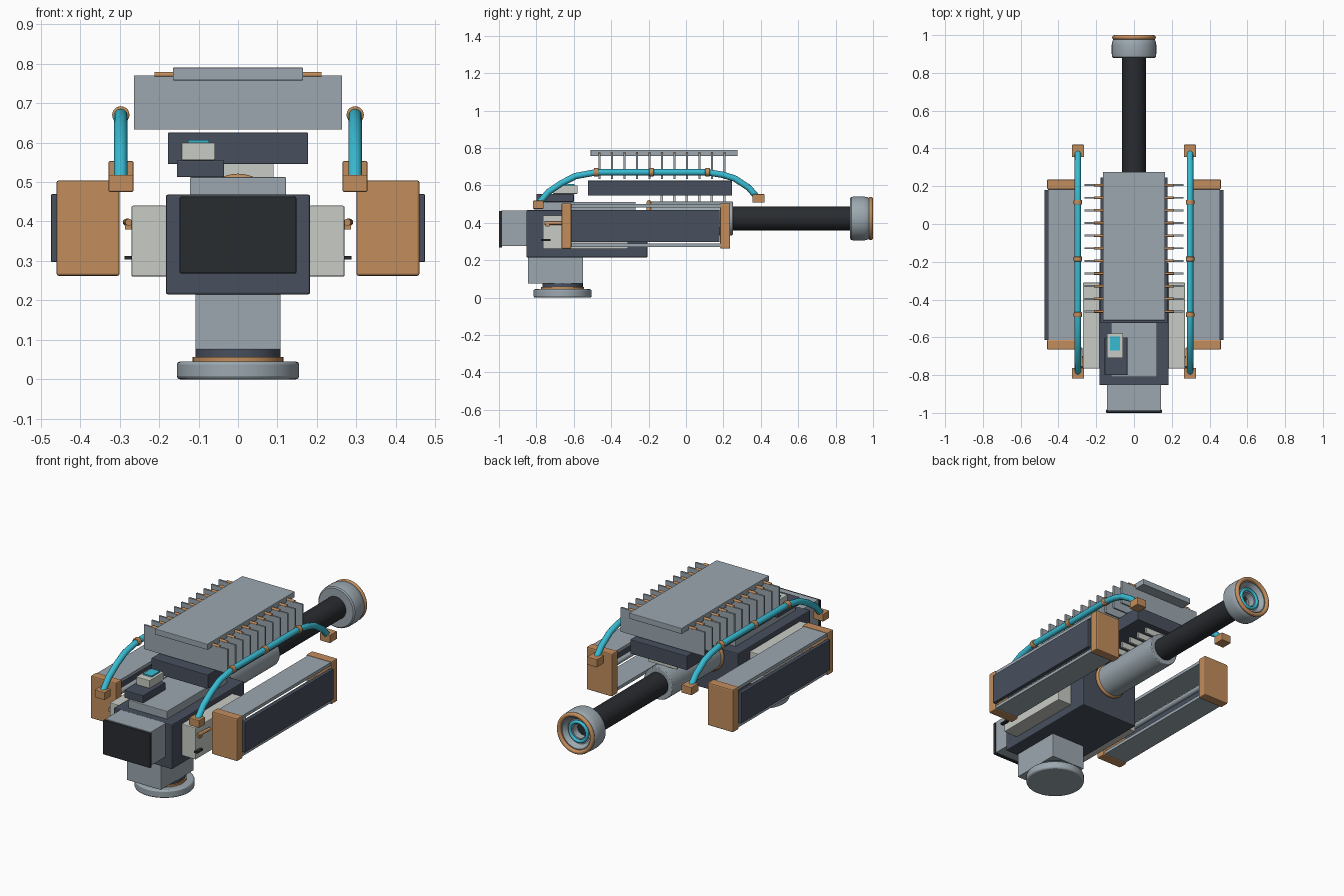
import bpy, math
from mathutils import Vector, Matrix

if "Cube" in bpy.data.objects:
    bpy.data.objects.remove(bpy.data.objects["Cube"])

COLS = {"grey": (.33, .39, .43), "dark": (.065, .08, .11), "black": (.022, .025, .03),
        "copper": (.54, .27, .11), "white": (.58, .60, .56), "cyan": (.04, .50, .65)}
MATS = {}
for n, c in COLS.items():
    MATS[n] = bpy.data.materials.new(n)
    MATS[n].diffuse_color = (*c, 1)


def finish(ob, name, mat, bevel=0, smooth=False):
    ob.name = name
    ob.data.materials.append(MATS[mat])
    if bevel:
        m = ob.modifiers.new("bevel", 'BEVEL')
        m.width, m.segments = bevel, 2
    if smooth:
        bpy.ops.object.shade_smooth_by_angle(angle=math.radians(35))
    return ob


def box(name, x, y, z, mat, bevel=0.003):
    """Box from (min, max) pairs on each axis."""
    bpy.ops.mesh.primitive_cube_add(size=1)
    ob = bpy.context.object
    s = [b - a for a, b in (x, y, z)]
    c = [(a + b) / 2 for a, b in (x, y, z)]
    ob.data.transform(Matrix.Diagonal((*s, 1)))
    ob.location = c
    return finish(ob, name, mat, bevel)


def rod(name, p, q, r, mat, sides=32, bevel=0):
    """Cylinder between two points."""
    p, q = Vector(p), Vector(q)
    bpy.ops.mesh.primitive_cylinder_add(vertices=sides, radius=r, depth=(q - p).length,
                                        location=(p + q) / 2)
    ob = bpy.context.object
    ob.rotation_euler = (q - p).to_track_quat('Z', 'Y').to_euler()
    return finish(ob, name, mat, bevel, True)


def ring(name, y, z, major, minor, mat):
    """Torus around the barrel axis."""
    bpy.ops.mesh.primitive_torus_add(major_radius=major, minor_radius=minor, major_segments=48,
                                     minor_segments=12, location=(0, y, z),
                                     rotation=(math.pi / 2, 0, 0))
    return finish(bpy.context.object, name, mat, 0, True)


def lathe(name, prof, z, mat, n=48):
    """Revolve (radius, y) points around the barrel axis."""
    verts = [(r * math.cos(2 * math.pi * i / n), y, r * math.sin(2 * math.pi * i / n))
             for r, y in prof for i in range(n)]
    faces = [(j * n + i, j * n + (i + 1) % n, (j + 1) * n + (i + 1) % n, (j + 1) * n + i)
             for j in range(len(prof) - 1) for i in range(n)]
    faces += [tuple(range(n))[::-1], tuple((len(prof) - 1) * n + i for i in range(n))]
    me = bpy.data.meshes.new(name)
    me.from_pydata(verts, [], faces)
    ob = bpy.data.objects.new(name, me)
    bpy.context.collection.objects.link(ob)
    ob.location.z = z
    bpy.ops.object.select_all(action='DESELECT')
    ob.select_set(True)
    bpy.context.view_layer.objects.active = ob
    return finish(ob, name, mat, 0, True)


# Foot, collar and mounting post
rod("foot_disc", (0, -.66, 0), (0, -.66, .045), .155, "grey", 48, .008)
rod("foot_ring", (0, -.66, .043), (0, -.66, .056), .115, "copper", 48)
rod("foot_collar", (0, -.66, .045), (0, -.66, .077), .108, "dark", 48)
box("mounting_post", (-.108, .108), (-.845, -.55), (.075, .218), "grey")

# Main housing with front block
box("main_housing", (-.183, .183), (-.853, -.206), (.215, .468), "dark", .005)
box("housing_top_plate", (-.122, .122), (-.81, -.27), (.465, .512), "grey")
box("front_block", (-.143, .143), (-.987, -.85), (.275, .467), "grey")
box("front_panel", (-.148, .148), (-1, -.983), (.268, .463), "black", .004)

# Control box on the housing
box("control_base", (-.155, -.035), (-.80, -.60), (.512, .555), "dark")
box("control_head", (-.143, -.058), (-.71, -.58), (.555, .60), "white")
box("control_screen", (-.127, -.073), (-.67, -.595), (.599, .607), "cyan", 0)

# Barrel, sleeve and muzzle
BZ = .423
rod("barrel_sleeve", (0, -.21, BZ), (0, .25, BZ), .09, "grey", 48, .004)
ring("sleeve_ring", -.198, BZ, .085, .013, "copper")
rod("barrel", (0, .2, BZ), (0, .92, BZ), .063, "black", 48)
lathe("muzzle", [(.06, .878), (.108, .878), (.115, .884), (.118, .9), (.118, .95), (.113, .972),
                 (.105, .982), (.088, .984), (.07, .958), (.04, .956), (.036, .92)], BZ, "grey")
ring("muzzle_rim", .988, BZ, .104, .012, "copper")
ring("muzzle_glow_ring", .963, BZ, .054, .009, "cyan")

# Cooling stack: slab, fins with rods, cover plate
box("cooling_slab", (-.178, .178), (-.525, .247), (.545, .625), "dark")
for i in range(11):
    y = -.463 + i * .0669
    box("cooling_fin", (-.263, .263), (y - .005, y + .005), (.633, .77), "grey", 0)
    rod("fin_rod", (-.212, y, .772), (.212, y, .772), .007, "copper", 12)
box("cooling_cover", (-.165, .165), (-.51, .275), (.757, .79), "grey")
for i in range(6):
    y = -.13 + i * .0669
    box("lower_rib", (-.09, .09), (y - .006, y + .006), (.511, .547), "white", 0)

# Tube path, in (y, z)
PATH = [(-.79, .50), (-.735, .565), (-.665, .612), (-.59, .65), (-.48, .67), (.115, .67),
        (.2, .656), (.26, .637), (.335, .588), (.385, .53)]

for s, side in ((1, "right"), (-1, "left")):
    def sx(a, b):
        return tuple(sorted((s * a, s * b)))

    # Side box with lever and slot
    box(f"{side}_side_box", sx(.18, .27), (-.765, -.31), (.26, .44), "white", .004)
    rod(f"{side}_lever", (s * .277, -.755, .398), (s * .283, -.655, .398), .009, "copper", 12)
    box(f"{side}_lever_grip", sx(.268, .287), (-.75, -.73), (.38, .395), "copper", 0)
    box(f"{side}_slot", sx(.268, .288), (-.775, -.725), (.303, .313), "black", 0)

    # Side pod: end caps, plates, outer panel, inner rod
    box(f"{side}_pod_front_cap", sx(.30, .46), (-.665, -.613), (.262, .504), "copper", .006)
    box(f"{side}_pod_rear_cap", sx(.30, .46), (.183, .236), (.262, .504), "copper", .006)
    box(f"{side}_pod_top", sx(.31, .455), (-.615, .185), (.482, .5), "grey", 0)
    box(f"{side}_pod_bottom", sx(.31, .455), (-.615, .185), (.27, .288), "grey", 0)
    box(f"{side}_pod_panel", sx(.453, .474), (-.615, .18), (.297, .469), "dark", .003)
    rod(f"{side}_pod_rod", (s * .37, -.62, .385), (s * .37, .19, .385), .015, "grey", 16)

    # Coolant tube with end blocks and clamps
    cu = bpy.data.curves.new("tube", 'CURVE')
    cu.dimensions = '3D'
    cu.bevel_depth, cu.bevel_resolution, cu.use_fill_caps = .017, 4, True
    sp = cu.splines.new('POLY')
    sp.points.add(len(PATH) - 1)
    for p, (y, z) in zip(sp.points, PATH):
        p.co = (s * .297, y, z, 1)
    tube = bpy.data.objects.new(f"{side}_tube", cu)
    bpy.context.collection.objects.link(tube)
    cu.materials.append(MATS["cyan"])
    box(f"{side}_tube_front_block", sx(.265, .328), (-.818, -.762), (.475, .518), "copper")
    box(f"{side}_tube_rear_block", sx(.265, .328), (.355, .42), (.508, .553), "copper")
    for y in (-.48, -.185, .115):
        rod(f"{side}_tube_clamp", (s * .297, y - .013, .67), (s * .297, y + .013, .67),
            .022, "copper", 20, .003)

for m in bpy.data.materials:
    if m.users and not m.is_grease_pencil:
        m.use_nodes = True
        m.node_tree.nodes["Principled BSDF"].inputs["Base Color"].default_value = m.diffuse_color
